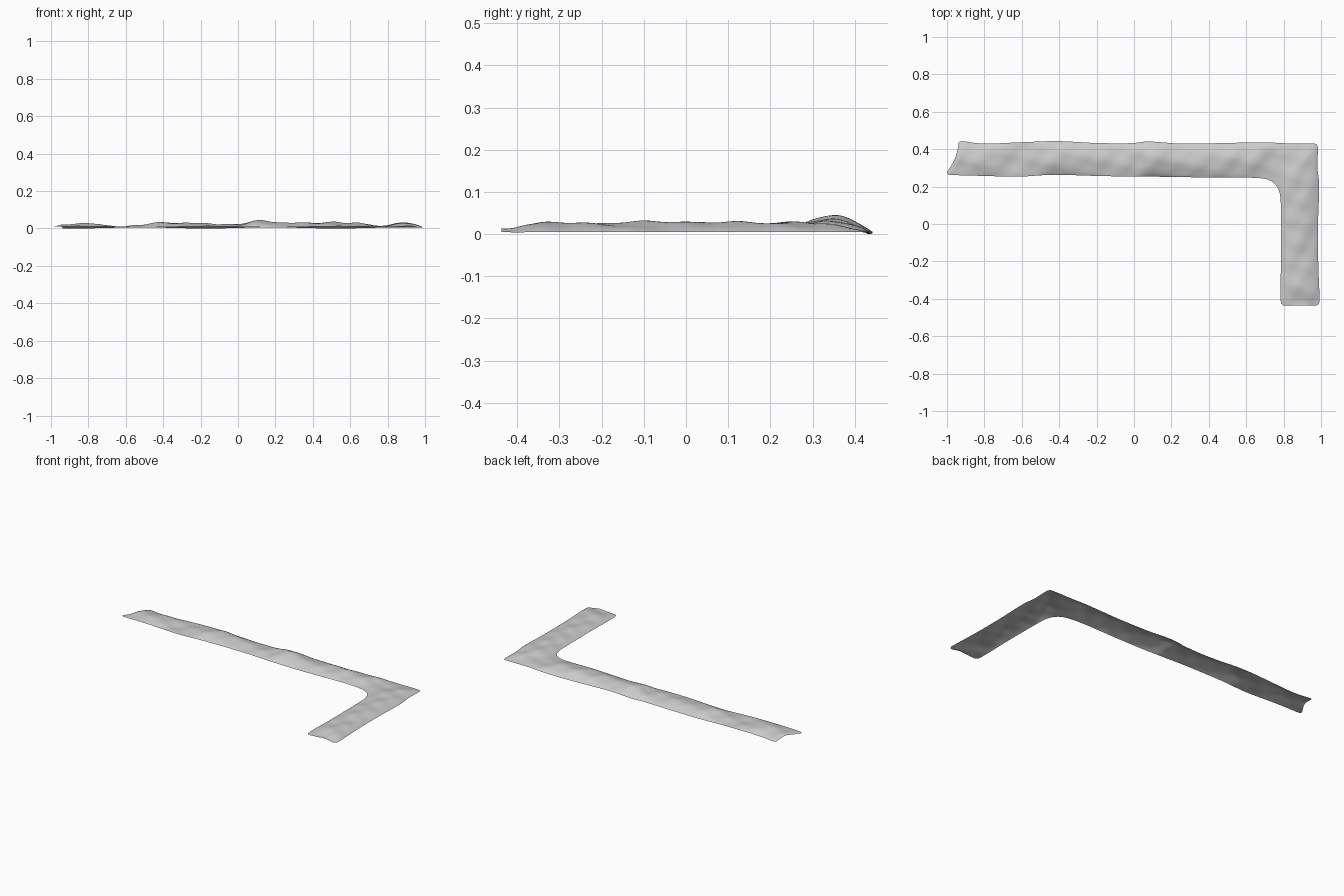
import bpy, bmesh, math
from mathutils import Vector

if "Cube" in bpy.data.objects:
    bpy.data.objects.remove(bpy.data.objects["Cube"])

# Matching stations on the outer and inner rims: outer x, y, inner x, y
RIMS = [
    (-0.915, 0.443, -0.985, 0.262), (-0.80, 0.430, -0.80, 0.257),
    (-0.60, 0.437, -0.62, 0.253), (-0.41, 0.443, -0.43, 0.263),
    (-0.20, 0.433, -0.20, 0.257), (-0.02, 0.432, 0.0, 0.253),
    (0.08, 0.441, 0.10, 0.253), (0.25, 0.430, 0.25, 0.251),
    (0.45, 0.432, 0.42, 0.248), (0.68, 0.437, 0.60, 0.248),
    (0.82, 0.431, 0.69, 0.243), (0.955, 0.430, 0.735, 0.228),
    (0.978, 0.422, 0.758, 0.208), (0.983, 0.395, 0.773, 0.183),
    (0.981, 0.30, 0.783, 0.14), (0.990, 0.20, 0.785, 0.08),
    (0.984, 0.0, 0.786, -0.02), (0.985, -0.20, 0.786, -0.20),
    (0.991, -0.36, 0.783, -0.33), (0.992, -0.415, 0.784, -0.41),
]
# Height of the crumpled ridge at each station
RIDGE = [0.022, 0.032, 0.013, 0.036, 0.031, 0.026, 0.046, 0.034, 0.037, 0.032,
         0.018, 0.022, 0.026, 0.030, 0.034, 0.032, 0.032, 0.031, 0.031, 0.018]
STEPS, ACROSS = 10, 20


def spline(a, b, c, d, t):
    """Smooth curve from b to c."""
    return 0.5 * (2 * b + (c - a) * t + (2 * a - 5 * b + 4 * c - d) * t * t
                  + (3 * b - a - 3 * c + d) * t ** 3)


def sample(keys, u):
    n = len(keys) - 1
    i = min(int(u), n - 1)
    p = [keys[max(0, min(n, i + k))] for k in (-1, 0, 1, 2)]
    return spline(*p, u - i)


outer = [Vector(r[:2]) for r in RIMS]
inner = [Vector(r[2:]) for r in RIMS]


def ripple(x, y):
    """Soft creases in the sheet."""
    return (0.0035 * math.sin(26 * x + 20 * y) * math.sin(34 * y - 9 * x)
            + 0.002 * math.sin(47 * x - 31 * y + 1))


bm = bmesh.new()
rows = []


def add_row(o, i, ridge, bow=0.0):
    row = []
    for k in range(ACROSS + 1):
        t = k / ACROSS
        p = o.lerp(i, t)
        p.x += bow * math.sin(math.pi * t)
        arch = math.sin(math.pi * t) ** 0.8
        rim = 0.007 + 0.006 * t + 0.003 * math.sin(9 * p.x + 3 * t)
        z = rim + (ridge - rim) * arch + ripple(p.x, p.y) * arch
        row.append(bm.verts.new((p.x, p.y, max(z, 0.001))))
    rows.append(row)


# Ragged left end
add_row(Vector((-0.938, 0.436)), Vector((-1.0, 0.277)), 0.014, 0.014)
add_row(Vector((-0.932, 0.441)), Vector((-0.996, 0.267)), 0.016, 0.013)

# Long strip, bend and short leg
total = (len(RIMS) - 1) * STEPS
for s in range(total + 1):
    u = s / STEPS
    add_row(sample(outer, u), sample(inner, u), sample(RIDGE, u),
            0.012 * max(0, 1 - u))

# Rounded front end
for y, inset in ((-0.427, 0.004), (-0.434, 0.012), (-0.437, 0.026)):
    add_row(Vector((0.992 - inset, y)), Vector((0.784 + inset, y)), 0.015)

for a, b in zip(rows, rows[1:]):
    for k in range(ACROSS):
        bm.faces.new((a[k], a[k + 1], b[k + 1], b[k]))
for f in bm.faces:
    f.smooth = True
    f.normal_update()
    if f.normal.z < 0:
        f.normal_flip()

# Rest the sheet on the ground
low = min(v.co.z for v in bm.verts)
for v in bm.verts:
    v.co.z -= low

mesh = bpy.data.meshes.new("crumpled_strip")
bm.to_mesh(mesh)
bm.free()
strip = bpy.data.objects.new("crumpled_strip", mesh)
bpy.context.collection.objects.link(strip)

grey = bpy.data.materials.new("light grey")
grey.diffuse_color = (0.6, 0.6, 0.6, 1)
grey.use_nodes = True
grey.node_tree.nodes["Principled BSDF"].inputs["Base Color"].default_value = grey.diffuse_color
mesh.materials.append(grey)
